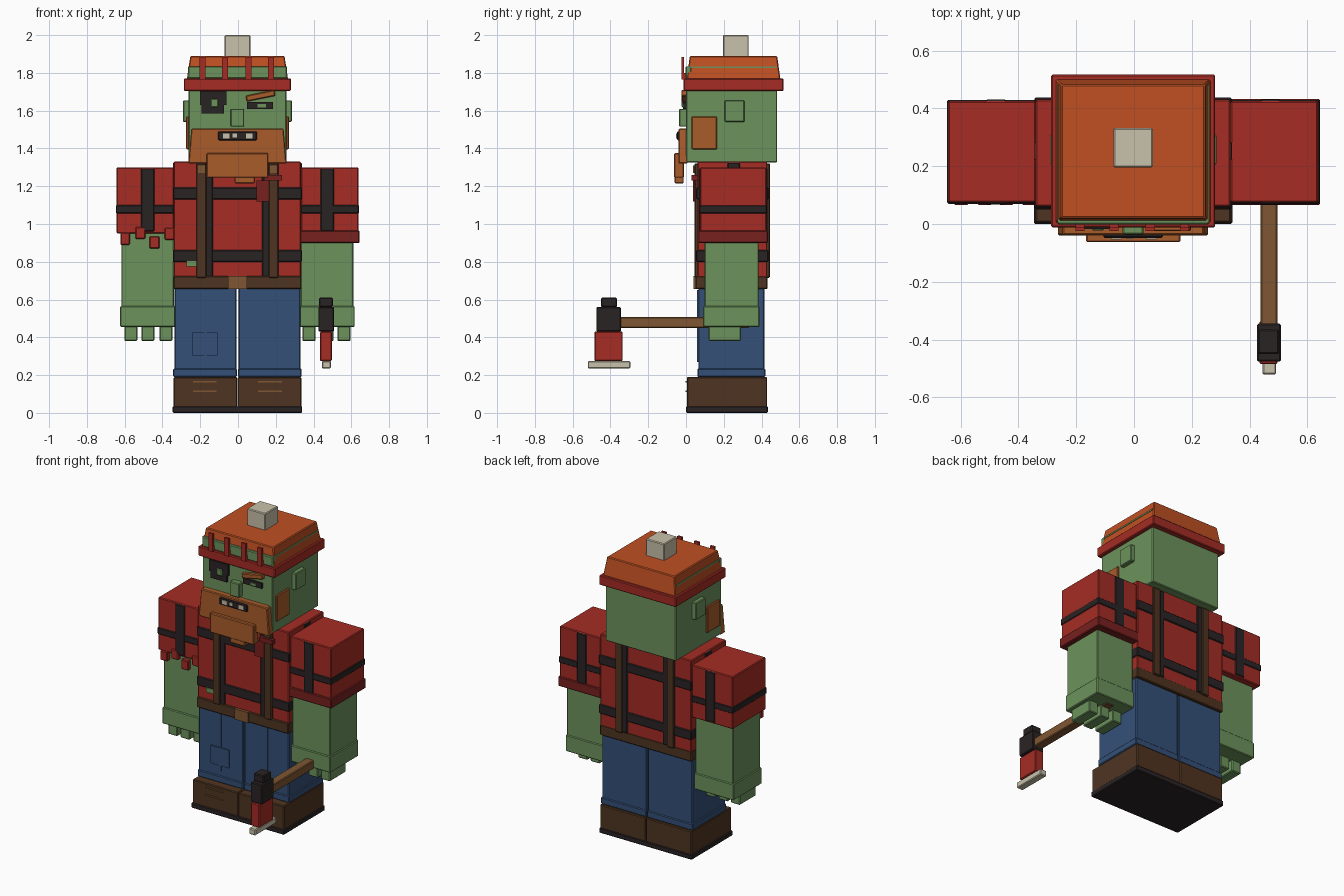
import bpy
import bmesh
from mathutils import Vector

default = bpy.data.objects.get("Cube")
if default:
    bpy.data.objects.remove(default, do_unlink=True)

SHIFT = -.003  # the body sits slightly off the centre line


def paint(name, code):
    """Flat material from a hex display colour, stored as linear values."""
    parts = [b / 255 for b in bytes.fromhex(code)]
    linear = [((c + .055) / 1.055) ** 2.4 for c in parts] + [1]
    mat = bpy.data.materials.new(name)
    mat.use_nodes = True
    mat.diffuse_color = linear
    mat.node_tree.nodes["Principled BSDF"].inputs["Base Color"].default_value = linear
    return mat


SHIRT = paint("shirt_red", "a52c24")
CUFF = paint("dark_red", "77211f")
SKIN = paint("skin_green", "6c935c")
DENIM = paint("denim_blue", "345078")
LEATHER = paint("leather_brown", "4f3421")
WOOD = paint("wood_brown", "7f5632")
HAT = paint("hat_orange", "c05022")
BEARD = paint("beard_orange", "a95c2a")
BLACK = paint("soft_black", "2a2324")
CREAM = paint("cream", "c9c1ab")


def box(name, mat, x, y, z, taper=1, tilt=0):
    """Box between x, y and z limits; taper scales its top, tilt leans it sideways."""
    size = Vector([hi - lo for lo, hi in (x, y, z)])
    mesh = bpy.data.meshes.new(name)
    bm = bmesh.new()
    bmesh.ops.create_cube(bm, size=1)
    for v in bm.verts:
        scale = taper if v.co.z > 0 else 1
        v.co = Vector((v.co.x * size.x * scale, v.co.y * size.y * scale, v.co.z * size.z))
    bm.to_mesh(mesh)
    bm.free()
    mesh.materials.append(mat)
    obj = bpy.data.objects.new(name, mesh)
    bpy.context.collection.objects.link(obj)
    obj.location = [(lo + hi) / 2 for lo, hi in (x, y, z)]
    obj.location.x += SHIFT
    obj.rotation_euler.y = tilt
    if min(size) > .03:
        bevel = obj.modifiers.new("edge", "BEVEL")
        bevel.width = .005
        bevel.segments = 1
    return obj


def wide(name, mat, half, y, z, taper=1):
    """Box centred on the body."""
    return box(name, mat, (-half, half), y, z, taper)


def pair(name, mat, x, y, z):
    """Mirrored left and right boxes."""
    box("left_" + name, mat, x, y, z)
    box("right_" + name, mat, (-x[1], -x[0]), y, z)


# Boots with soles and laces
wide("boot_soles", BLACK, .343, (0, .433), (0, .035))
pair("boot", LEATHER, (.001, .338), (.005, .43), (.03, .19))
for height in (.11, .16):
    pair("boot_lace", WOOD, (.11, .235), (-.002, .01), (height, height + .008))

# Trousers
pair("trouser_leg", DENIM, (.005, .334), (.065, .415), (.19, .66))
pair("trouser_cuff", DENIM, (.003, .34), (.06, .42), (.19, .235))
pair("trouser_seam", DENIM, (.164, .178), (.059, .07), (.27, .65))
box("knee_patch", DENIM, (-.24, -.105), (.057, .07), (.305, .425))

# Torso with checked shirt
wide("torso", SHIRT, .337, (.06, .43), (.7, 1.33))
for height in (.8, 1.13):
    wide("shirt_band", BLACK, .342, (.054, .437), (height, height + .063))
wide("shirt_side_stripe", BLACK, .342, (.22, .285), (.72, 1.325))
pair("shirt_stripe", BLACK, (.13, .17), (.052, .438), (.72, 1.32))

# Belt, suspenders and clips
wide("belt", LEATHER, .339, (.05, .432), (.655, .725))
wide("belt_buckle", WOOD, .05, (.04, .06), (.655, .725))
pair("suspender", LEATHER, (.164, .218), (.045, .445), (.715, 1.32))
pair("suspender_clip", WOOD, (.17, .21), (.038, .05), (1.27, 1.31))

# Torn cloth and a hole in the shirt
box("torn_flap", CUFF, (.1, .168), (.038, .06), (1.12, 1.23))
box("torn_edge", CUFF, (.14, .235), (.03, .06), (1.23, 1.26))
box("shirt_hole", SKIN, (-.27, -.215), (.05, .06), (.775, .805))

# Arms, sleeves and hands
pair("sleeve", SHIRT, (.337, .64), (.075, .425), (.95, 1.3))
pair("sleeve_band", BLACK, (.335, .644), (.07, .429), (1.055, 1.1))
pair("sleeve_stripe", BLACK, (.44, .51), (.068, .431), (.96, 1.295))
pair("forearm", SKIN, (.335, .615), (.097, .385), (.5, .97))
pair("hand", SKIN, (.328, .621), (.09, .39), (.455, .565))
for inner in (.345, .44, .53):
    pair("finger", SKIN, (inner, inner + .068), (.12, .29), (.38, .46))
box("left_sleeve_cuff", CUFF, (.33, .647), (.065, .433), (.9, .965))

# Ragged hem of the right sleeve
for outer, bottom in ((-.62, .89), (-.54, .92), (-.465, .87), (-.385, .915)):
    box("ragged_hem", SHIRT, (outer, outer + .052), (.066, .1), (bottom, bottom + .065))

# Axe held in the left hand
box("axe_handle", WOOD, (.44, .5), (-.36, .335), (.45, .508))
box("axe_socket", BLACK, (.428, .512), (-.475, -.345), (.43, .56))
box("axe_poll", BLACK, (.432, .505), (-.45, -.365), (.56, .61))
box("axe_head", SHIRT, (.437, .5), (-.485, -.335), (.275, .43))
box("axe_blade", CREAM, (.447, .495), (-.52, -.295), (.235, .275))

# Head with ears and cheeks
wide("head", SKIN, .26, (0, .483), (1.325, 1.71))
wide("ears", SKIN, .288, (.205, .31), (1.54, 1.655))
wide("cheek_patches", BEARD, .272, (.03, .165), (1.395, 1.57))
wide("nose", SKIN, .036, (-.036, .02), (1.515, 1.61))

# Eyes and brow
box("eye_patch", BLACK, (-.197, -.058), (-.018, .01), (1.63, 1.705))
box("eye_patch_lower", BLACK, (-.19, -.07), (-.016, .01), (1.585, 1.64))
box("right_pupil", SKIN, (-.143, -.1), (-.023, .01), (1.618, 1.663))
box("left_eye", BLACK, (.05, .187), (-.014, .01), (1.61, 1.645))
box("left_pupil", SKIN, (.107, .15), (-.019, .01), (1.618, 1.634))
box("left_brow", BEARD, (.045, .2), (-.025, .01), (1.663, 1.695), tilt=-.2)

# Beard and mouth
wide("beard", BEARD, .26, (-.04, .01), (1.32, 1.505), taper=.94)
wide("beard_lower", BEARD, .163, (-.063, -.01), (1.245, 1.375))
box("beard_tip", BEARD, (-.015, .093), (-.06, -.012), (1.215, 1.26))
wide("mouth", BLACK, .103, (-.048, -.01), (1.443, 1.49))
for start in (-.077, .045):
    box("tooth", CREAM, (start, start + .036), (-.054, -.03), (1.452, 1.48))
box("small_tooth", CREAM, (-.025, -.002), (-.052, -.03), (1.458, 1.478))

# Knitted hat with stripe, stitches and bobble
wide("hat_brim", SHIRT, .284, (-.012, .517), (1.705, 1.77))
wide("hat_crown", HAT, .268, (.003, .5), (1.765, 1.89), taper=.93)
wide("hat_front_stripe", SKIN, .262, (-.002, .03), (1.77, 1.835))
wide("hat_side_stripe", SKIN, .262, (.005, .48), (1.825, 1.835))
for start in (-.2, -.082, .043, .162):
    box("hat_stitch", SHIRT, (start, start + .032), (-.024, -.01), (1.765, 1.885))
    box("stitch_backing", SHIRT, (start, start + .032), (-.01, .02), (1.765, 1.8))
wide("hat_bobble", CREAM, .068, (.195, .332), (1.88, 2))
